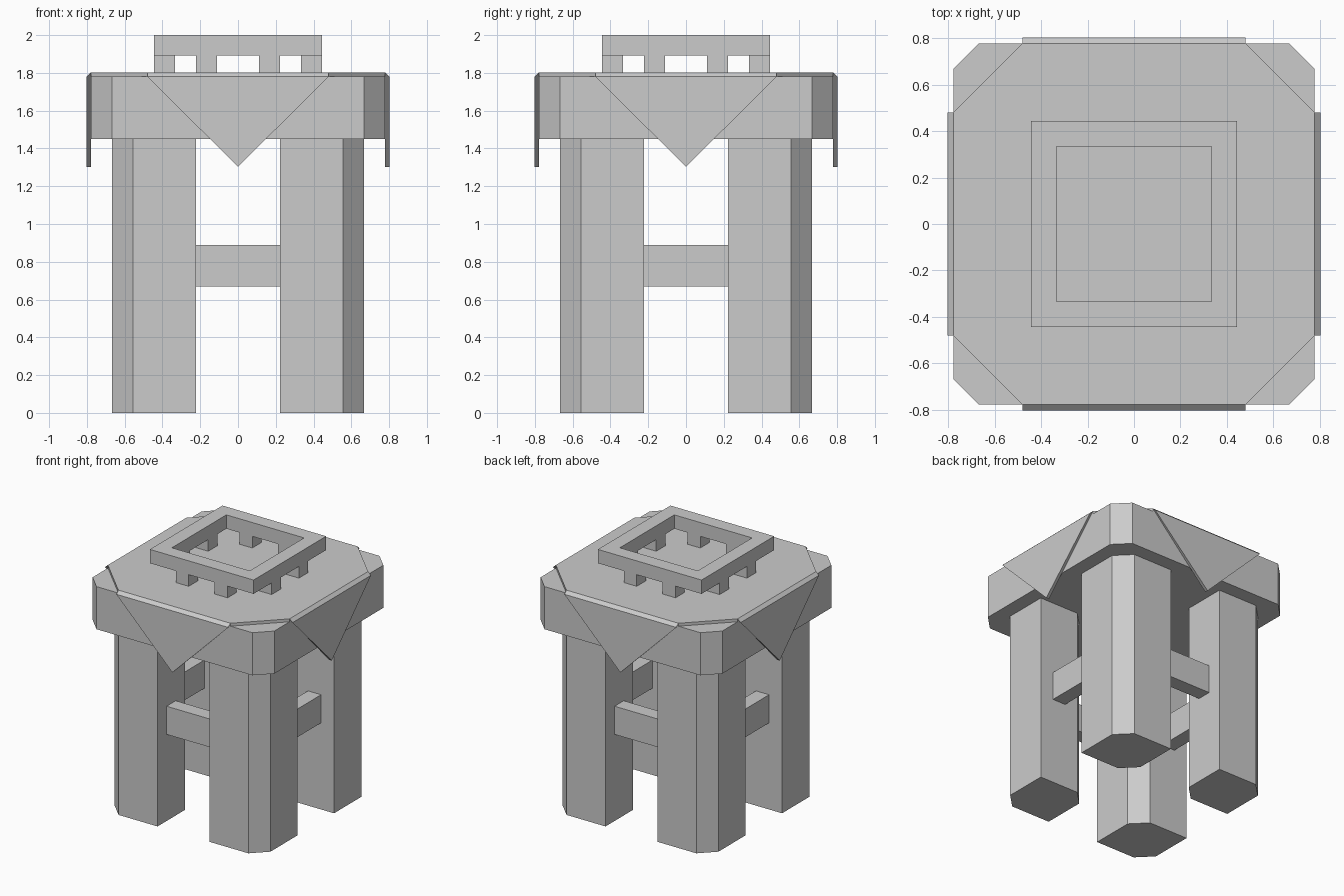
import bpy, bmesh
from math import pi
from mathutils import Matrix

if "Cube" in bpy.data.objects:
    bpy.data.objects.remove(bpy.data.objects["Cube"], do_unlink=True)

grey = bpy.data.materials.new("plain_grey")
grey.use_nodes = True
colour = (0.6, 0.6, 0.6, 1)
grey.diffuse_color = colour
grey.node_tree.nodes["Principled BSDF"].inputs["Base Color"].default_value = colour

TOP = 1.78      # top of the slab
CLOTH = 1.803   # top of the cloth
RING = 1.893    # underside of the ring


def loft(name, lower, upper, turn=0):
    """Closed solid between two matching outlines, turned about z in quarter turns."""
    bm = bmesh.new()
    a = [bm.verts.new(p) for p in lower]
    b = [bm.verts.new(p) for p in upper]
    bm.faces.new(a)
    bm.faces.new(b)
    for i in range(len(a)):
        j = (i + 1) % len(a)
        bm.faces.new((a[i], a[j], b[j], b[i]))
    bmesh.ops.recalc_face_normals(bm, faces=bm.faces)
    bm.transform(Matrix.Rotation(turn * pi / 2, 4, "Z"))
    mesh = bpy.data.meshes.new(name)
    bm.to_mesh(mesh)
    bm.free()
    mesh.materials.append(grey)
    obj = bpy.data.objects.new(name, mesh)
    bpy.context.collection.objects.link(obj)
    return obj


def prism(name, outline, z0, z1, turn=0):
    return loft(name, [(x, y, z0) for x, y in outline], [(x, y, z1) for x, y in outline], turn)


def box(name, x0, x1, y0, y1, z0, z1, turn=0):
    return prism(name, [(x0, y0), (x1, y0), (x1, y1), (x0, y1)], z0, z1, turn)


def octagon(r, c):
    return [(-c, -r), (c, -r), (r, -c), (r, c), (c, r), (-c, r), (-r, c), (-r, -c)]


# Slab with cut corners and the thin cloth on it
prism("table_slab", octagon(0.778, 0.667), 1.45, TOP)
prism("cloth_top", octagon(0.778, 0.48), TOP, CLOTH)

# Parts repeated on all four sides
leg = [(0.222, -0.667), (0.556, -0.667), (0.667, -0.556),
       (0.667, -0.222), (0.333, -0.222), (0.222, -0.333)]
for k, side in enumerate(("front", "left", "back", "right")):
    prism(f"leg_{side}", leg, 0, 1.45, k)
    box(f"stretcher_{side}", -0.222, 0.222, -0.556, -0.444, 0.67, 0.888, k)

    # Pointed hanging flap with a sloped top edge
    outer, inner = -0.803, -0.778
    loft(f"cloth_flap_{side}",
         [(-0.48, outer, TOP), (0.48, outer, TOP), (0, outer, 1.303)],
         [(-0.48, inner, CLOTH), (0.48, inner, CLOTH), (0, inner, 1.303)], k)

    # Short posts that hold up the ring
    for end, x in (("a", -0.222), ("b", 0.111)):
        box(f"ring_post_{side}_{end}", x, x + 0.111, -0.444, -0.333, CLOTH, RING, k)

# Square ring, cut out of one block
ring = box("square_ring", -0.444, 0.444, -0.444, 0.444, RING, 2.0)
cutter = box("ring_cutter", -0.333, 0.333, -0.333, 0.333, RING - 0.1, 2.1)
cutter.hide_render = True
cutter.hide_viewport = True
cut = ring.modifiers.new("opening", "BOOLEAN")
cut.operation = "DIFFERENCE"
cut.solver = "EXACT"
cut.object = cutter
